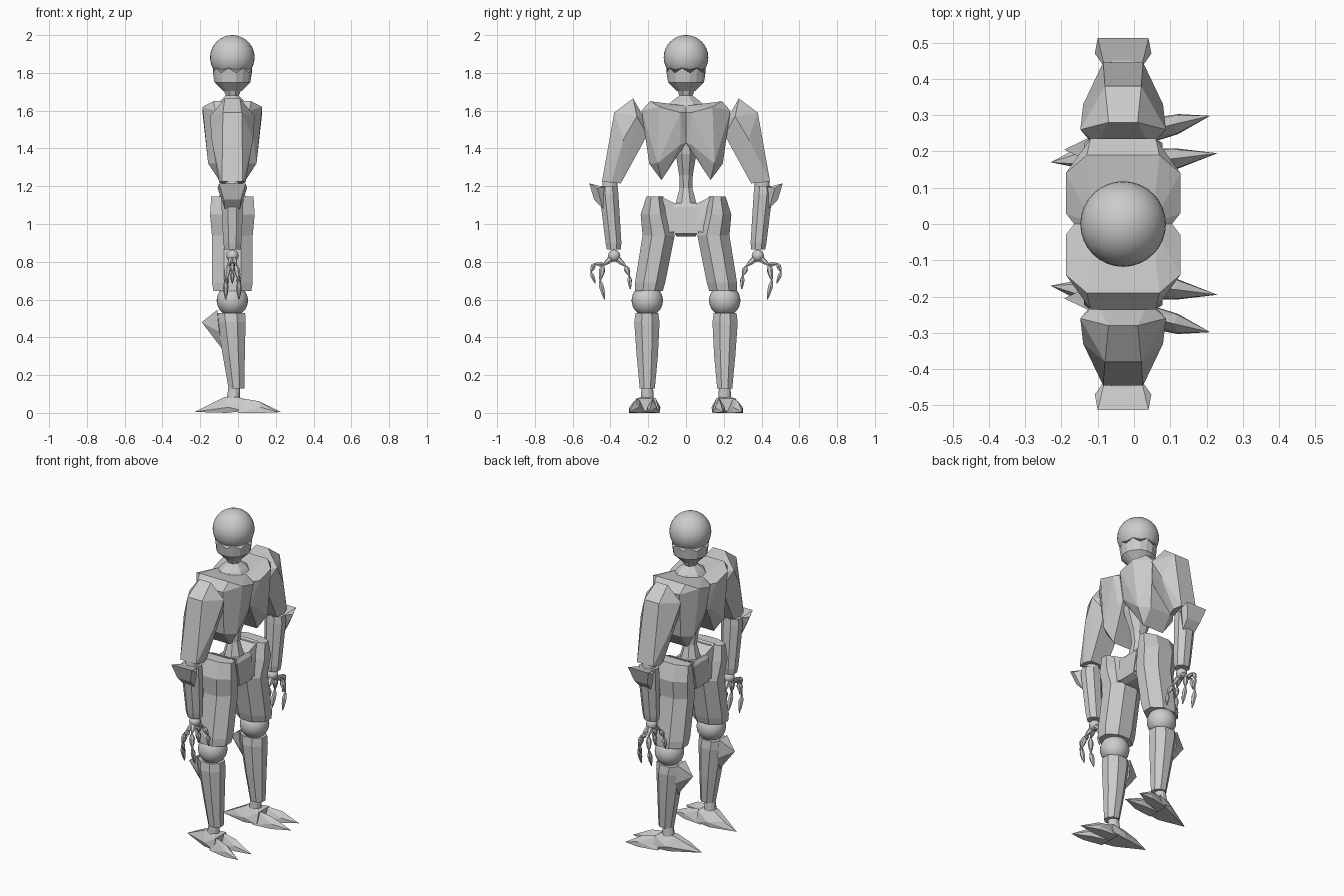
import bpy, bmesh, math
from mathutils import Vector

if "Cube" in bpy.data.objects:
    bpy.data.objects.remove(bpy.data.objects["Cube"])

CX = -0.03  # body centre line


def finish(name, bm, mirror=True):
    bmesh.ops.recalc_face_normals(bm, faces=bm.faces)
    me = bpy.data.meshes.new(name)
    bm.to_mesh(me)
    bm.free()
    ob = bpy.data.objects.new(name, me)
    bpy.context.collection.objects.link(ob)
    if mirror:
        m = ob.modifiers.new("mirror", 'MIRROR')
        m.use_axis = (False, True, False)
        m.use_clip = False
        m.use_mirror_merge = False
    return ob


def hull(name, pts, mirror=True):
    """Faceted convex block around a few corner points."""
    bm = bmesh.new()
    for p in pts:
        bm.verts.new(p)
    r = bmesh.ops.convex_hull(bm, input=bm.verts)
    bmesh.ops.delete(bm, geom=[v for v in bm.verts if not v.link_faces], context='VERTS')
    bmesh.ops.dissolve_limit(bm, angle_limit=0.02, verts=bm.verts, edges=bm.edges)
    return finish(name, bm, mirror)


def loft(name, rings, n=8, mirror=True, zig=0.0):
    """Stacked polygon rings (x, y, z, half x, half y); zig makes a toothed top."""
    bm = bmesh.new()
    rows = []
    for k, (x, y, z, hx, hy) in enumerate(rings):
        s = 1 / math.cos(math.pi / n)
        row = []
        for i in range(n):
            a = 2 * math.pi * (i + .5) / n
            dz = zig * (i % 2) if k == len(rings) - 1 else 0
            row.append(bm.verts.new((x + hx * s * math.cos(a), y + hy * s * math.sin(a), z + dz)))
        rows.append(row)
    for a, b in zip(rows, rows[1:]):
        for i in range(n):
            j = (i + 1) % n
            bm.faces.new((a[i], a[j], b[j], b[i]))
    bm.faces.new(rows[0])
    bm.faces.new(rows[-1])
    return finish(name, bm, mirror)


def ball(name, loc, r, mirror=True):
    bm = bmesh.new()
    bmesh.ops.create_uvsphere(bm, u_segments=32, v_segments=16, radius=r)
    bmesh.ops.translate(bm, verts=bm.verts, vec=loc)
    ob = finish(name, bm, mirror)
    for p in ob.data.polygons:
        p.use_smooth = True


def pair(w, y, z):
    """Front and back points, half depth w about the centre line."""
    return [(CX - w, y, z), (CX + w, y, z)]


def claw(name, path, radii):
    """Finger made of spindle-shaped bones along a path."""
    for k, (p, q, r) in enumerate(zip(path, path[1:], radii)):
        p, q = Vector(p), Vector(q)
        rot = (q - p).to_track_quat('Z', 'Y')
        pts = []
        for t, s in ((0, .45), (.3, 1), (.65, .75), (1, .2)):
            for i in range(6):
                a = i * math.pi / 3
                pts.append(p.lerp(q, t) + rot @ Vector((r * s * math.cos(a), r * s * math.sin(a), 0)))
        hull(f"{name}_{k}", pts)


# Head, jaw and neck
ball("head", (CX, 0, 1.882), 0.118, False)
loft("jaw", [(CX, 0, 1.705, .05, .05), (CX, 0, 1.75, .095, .095), (CX, 0, 1.80, .103, .103)],
     n=16, mirror=False, zig=.025)
loft("neck", [(CX, 0, 1.60, .10, .12), (CX, 0, 1.645, .07, .08), (CX, 0, 1.68, .035, .035),
              (CX, 0, 1.72, .05, .05)], mirror=False)

# Chest: half block with a pointed lower lobe, mirrored
hull("chest", pair(.08, .0, 1.625) + pair(.10, .19, 1.65) + pair(.158, .14, 1.62)
     + pair(.135, 0, 1.59) + pair(.158, .03, 1.59) + pair(.09, .235, 1.60)
     + pair(.128, .15, 1.32) + pair(.07, .195, 1.32) + pair(.07, .13, 1.232)
     + pair(.11, 0, 1.43) + pair(.125, .03, 1.42))

# Spine and pelvis
loft("spine", [(CX, 0, 1.06, .07, .07), (CX, 0, 1.11, .055, .055), (CX, 0, 1.19, .035, .034),
               (CX, 0, 1.26, .045, .036), (CX, 0, 1.37, .085, .055), (CX, 0, 1.44, .09, .03)], mirror=False)
hull("pelvis", [(x, s * y, z) for s in (1, -1) for x, y, z in
                pair(.075, .075, 1.09) + pair(.06, .05, 1.11) + pair(.085, .06, .95) + pair(.05, .05, .935)], False)
hull("hip_wing", pair(.06, .04, 1.10) + pair(.07, .14, 1.15) + pair(.08, .05, .96) + pair(.08, .14, .95))

# Upper arm with peaked shoulder
hull("upper_arm", pair(.04, .28, 1.665) + pair(.05, .38, 1.59) + pair(.118, .26, 1.57)
     + pair(.07, .22, 1.56) + pair(.07, .205, 1.47) + pair(.11, .33, 1.45)
     + pair(.055, .445, 1.225) + pair(.07, .395, 1.22) + pair(.055, .345, 1.215))
loft("elbow", [(CX, .405, 1.17, .04, .04), (CX, .40, 1.24, .04, .04)], n=12)

# Forearm with outward fin, wrist ball
loft("forearm", [(CX, .382, .865, .042, .037), (CX, .384, .90, .048, .042), (CX, .408, 1.16, .06, .05),
                 (CX, .408, 1.20, .055, .046)])
hull("forearm_fin", pair(.07, .512, 1.215) + pair(.078, .47, 1.19) + pair(.05, .43, 1.195)
     + pair(.045, .487, 1.13) + pair(.04, .44, 1.08))
ball("wrist", (CX, .38, .832), .032)

# Clawed hand: two outer fingers and two inner ones
for i, dx in enumerate((-.035, .035)):
    x = CX + dx
    claw(f"outer_finger_{i}", [(CX, .385, .825), (CX + dx * .6, .44, .78), (x, .455, .70), (x, .43, .60)],
         (.017, .017, .015))
    claw(f"inner_finger_{i}", [(CX, .375, .825), (CX + dx * .5, .318, .775), (x * .9, .30, .725), (x, .295, .655)],
         (.017, .016, .013))
claw("side_finger", [(CX, .435, .785), (CX, .485, .79), (CX, .503, .745), (CX, .48, .685)], (.015, .015, .012))

# Thigh and knee
loft("thigh", [(CX, .197, .645, .10, .074), (CX, .19, .69, .108, .08), (CX, .145, .94, .108, .085),
               (CX, .165, 1.05, .118, .075), (CX, .165, 1.145, .112, .045)])
ball("knee", (CX, .205, .595), .083)

# Shin with calf fin, ankle
loft("shin", [(-.008, .205, .13, .042, .04), (-.022, .205, .30, .058, .056), (-.035, .207, .48, .075, .067),
              (-.04, .207, .53, .078, .06)])
hull("calf_fin", [(-.11, .165, .545), (-.11, .245, .545), (-.192, .205, .48), (-.10, .165, .43),
                  (-.10, .245, .43), (-.135, .205, .435), (-.07, .205, .32)])
loft("ankle", [(-.025, .205, .07, .035, .035), (-.02, .205, .14, .03, .03)], n=12)

# Foot with heel spike and two split toes
hull("foot", [(-.23, .17, .005), (-.15, .165, .045), (-.06, .14, 0), (-.06, .25, 0), (.03, .14, .01),
              (.03, .28, .01), (-.07, .18, .085), (-.07, .22, .085), (0, .18, .085), (0, .235, .085),
              (.03, .16, .075), (.03, .265, .075), (-.05, .135, .03), (-.05, .265, .03)])
for name, y0, y1, tip in (("inner_toe", .175, .18, (.23, .195, .004)), ("outer_toe", .245, .275, (.21, .298, .004))):
    hull(name, [(0, y0 - .035, 0), (0, y0 + .035, 0), (0, y0, .08), (.12, y1 - .028, 0), (.12, y1 + .028, 0),
                (.12, y1 - .025, .03), (.12, y1 + .025, .03), (.11, y1, .062), tip])
